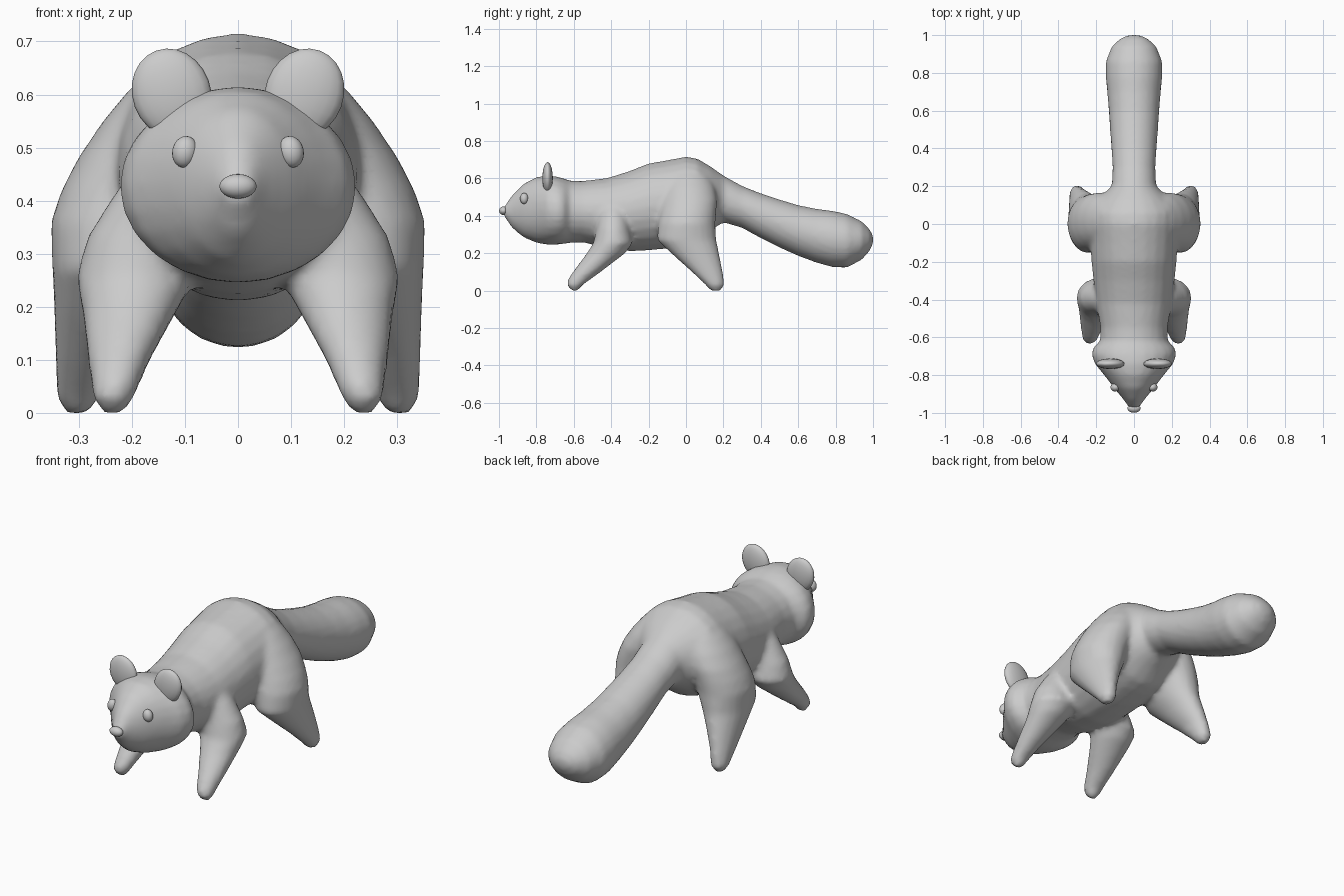
import bpy, bmesh, math
from mathutils import Matrix

SEG = 24


def loft(bm, rings):
    """Skin a list of closed rings and cap both ends."""
    loops = [[bm.verts.new(p) for p in ring] for ring in rings]
    faces = [bm.faces.new(loops[0]), bm.faces.new(loops[-1][::-1])]
    for a, b in zip(loops, loops[1:]):
        for i in range(SEG):
            j = (i + 1) % SEG
            faces.append(bm.faces.new((a[i], b[i], b[j], a[j])))
    bmesh.ops.recalc_face_normals(bm, faces=faces)


def circle():
    for i in range(SEG):
        t = 2 * math.pi * i / SEG
        yield math.cos(t), math.sin(t)


# Head, trunk and tail: y, top, bottom, half width
spine = [
    (-.975, .445, .40, .025), (-.93, .51, .335, .055), (-.87, .57, .285, .105),
    (-.80, .607, .255, .158), (-.74, .616, .245, .208), (-.69, .61, .245, .226),
    (-.655, .60, .25, .216), (-.62, .588, .255, .18), (-.55, .586, .258, .177),
    (-.42, .602, .225, .20), (-.30, .64, .21, .215), (-.20, .68, .215, .225),
    (-.10, .697, .225, .232), (0, .716, .245, .24), (.06, .706, .265, .24),
    (.13, .665, .32, .19), (.20, .615, .365, .118), (.30, .56, .335, .113),
    (.40, .52, .28, .12), (.50, .487, .23, .127), (.60, .457, .185, .134),
    (.70, .437, .148, .142), (.78, .427, .126, .15), (.86, .41, .122, .15),
    (.94, .37, .165, .118), (.98, .33, .21, .075), (1.0, .295, .25, .03),
]
# Legs, foot to shoulder or hip: z, inner x, outer x, front y, rear y
front_leg = [
    (0, .215, .255, -.615, -.575), (.03, .195, .275, -.637, -.553),
    (.06, .182, .278, -.632, -.51), (.10, .165, .283, -.605, -.455),
    (.20, .11, .295, -.53, -.325), (.255, .08, .305, -.495, -.285),
    (.33, .06, .285, -.48, -.30), (.41, .05, .235, -.47, -.31),
    (.48, .05, .18, -.45, -.33),
]
hind_leg = [
    (0, .28, .325, .13, .185), (.03, .262, .342, .105, .207),
    (.10, .24, .344, .03, .197), (.20, .185, .347, -.08, .177),
    (.27, .14, .35, -.155, .162), (.36, .10, .353, -.15, .157),
    (.42, .08, .333, -.14, .162), (.48, .06, .302, -.13, .167),
    (.55, .03, .255, -.12, .155), (.61, .01, .205, -.10, .13),
    (.67, 0, .13, -.07, .08),
]

bm = bmesh.new()
loft(bm, [[(w * c, y, (t + b) / 2 + (t - b) / 2 * s) for c, s in circle()]
          for y, t, b, w in spine])
for leg in (front_leg, hind_leg):
    for side in (-1, 1):
        loft(bm, [[(side * ((xi + xo) / 2 + (xo - xi) / 2 * c),
                    (yf + yr) / 2 + (yr - yf) / 2 * s, z) for c, s in circle()]
                  for z, xi, xo, yf, yr in leg])
mesh = bpy.data.meshes.new("body")
bm.to_mesh(mesh)
bm.free()
body = bpy.data.objects.new("body", mesh)
bpy.context.collection.objects.link(body)

# Fuse the limbs into the trunk with soft transitions
rem = body.modifiers.new("fuse", 'REMESH')
rem.mode = 'VOXEL'
rem.voxel_size = .014
rem.use_smooth_shade = True
sm = body.modifiers.new("soften", 'SMOOTH')
sm.factor = .5
sm.iterations = 5


def ellipsoid(name, loc, radii, tilt=0):
    me = bpy.data.meshes.new(name)
    b = bmesh.new()
    bmesh.ops.create_uvsphere(b, u_segments=20, v_segments=12, radius=1,
                              matrix=Matrix.Rotation(tilt, 4, 'Y') @ Matrix.Diagonal((*radii, 1)))
    for f in b.faces:
        f.smooth = True
    b.to_mesh(me)
    b.free()
    ob = bpy.data.objects.new(name, me)
    ob.location = loc
    bpy.context.collection.objects.link(ob)


# Ears, eyes and nose
for side, label in ((-1, "left"), (1, "right")):
    ellipsoid(f"{label}_ear", (side * .125, -.74, .602), (.074, .028, .086), side * .35)
    ellipsoid(f"{label}_eye", (side * .1, -.865, .492), (.024, .022, .03), -side * .2)
ellipsoid("nose", (0, -.976, .427), (.035, .023, .023))
